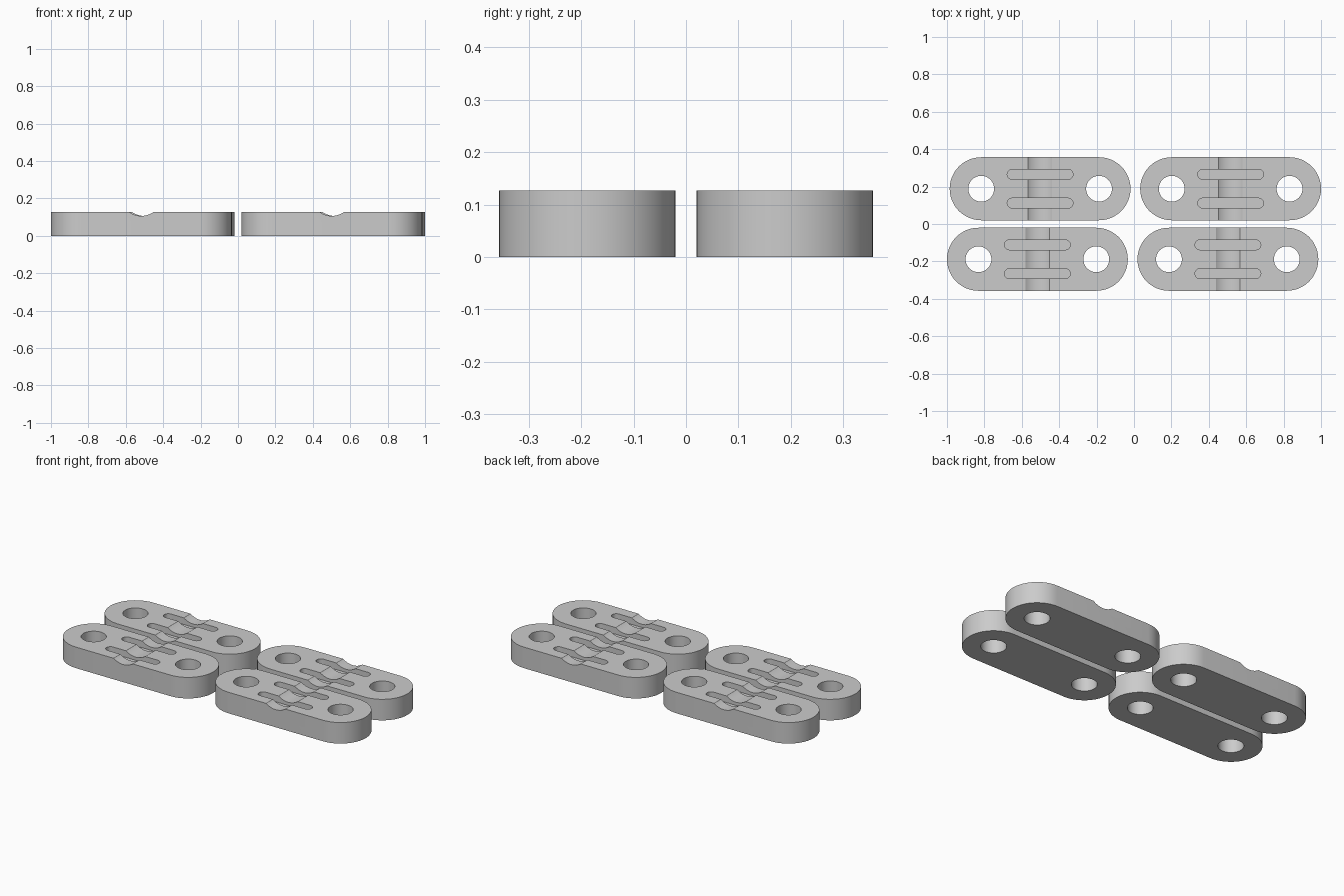
import bpy, bmesh, math

if "Cube" in bpy.data.objects:
    bpy.data.objects.remove(bpy.data.objects["Cube"])

HEIGHT = 0.127      # plate thickness
END_R = 0.1685      # rounded end radius
SPAN = 0.315        # end centre to plate centre
HOLE_R = 0.069
SLOT_R = 0.0265
GROOVE_HALF, GROOVE_DEPTH = 0.064, 0.021

grey = bpy.data.materials.new("grey")
grey.diffuse_color = (0.6, 0.6, 0.6, 1)
grey.use_nodes = True
grey.node_tree.nodes["Principled BSDF"].inputs["Base Color"].default_value = grey.diffuse_color


def prism(name, outline, z0, z1):
    """Extrude a flat outline from z0 up to z1."""
    bm = bmesh.new()
    face = bm.faces.new([bm.verts.new((x, y, z0)) for x, y in outline])
    up = bmesh.ops.extrude_face_region(bm, geom=[face])["geom"]
    bmesh.ops.translate(bm, vec=(0, 0, z1 - z0),
                        verts=[v for v in up if isinstance(v, bmesh.types.BMVert)])
    bmesh.ops.recalc_face_normals(bm, faces=bm.faces)
    mesh = bpy.data.meshes.new(name)
    bm.to_mesh(mesh)
    bm.free()
    obj = bpy.data.objects.new(name, mesh)
    bpy.context.collection.objects.link(obj)
    return obj


def stadium(cx, cy, half, r, n=24):
    """Outline with two half-round ends; half = 0 gives a circle."""
    pts = []
    for side, start in ((1, -math.pi / 2), (-1, math.pi / 2)):
        steps = n + 1 if half else n
        for i in range(steps):
            a = start + math.pi * i / n
            pts.append((cx + side * half + r * math.cos(a), cy + r * math.sin(a)))
    return pts


plate = prism("link_plate", stadium(0, 0, SPAN, END_R), 0, HEIGHT)
plate.data.materials.append(grey)

cutters = []
# Through holes at both ends
for s in (-1, 1):
    cutters.append(prism("hole_cutter", stadium(s * SPAN, 0, 0, HOLE_R), -0.1, 0.3))
# Shallow round groove across the middle
groove_r = (GROOVE_HALF ** 2 + GROOVE_DEPTH ** 2) / (2 * GROOVE_DEPTH)
groove = prism("groove_cutter", stadium(0, 0, 0, groove_r, 48), -0.3, 0.3)
groove.rotation_euler.x = math.pi / 2
groove.location.z = HEIGHT - GROOVE_DEPTH + groove_r
cutters.append(groove)
# Two strap slots running lengthwise
for s in (-1, 1):
    cutters.append(prism("slot_cutter", stadium(0, s * 0.077, 0.176 - SLOT_R, SLOT_R, 12),
                         HEIGHT - 0.04, 0.3))

for c in cutters:
    mod = plate.modifiers.new("cut", 'BOOLEAN')
    mod.operation, mod.solver, mod.object = 'DIFFERENCE', 'EXACT', c
bpy.context.view_layer.objects.active = plate
plate.select_set(True)
for mod in list(plate.modifiers):
    bpy.ops.object.modifier_apply(modifier=mod.name)
for c in cutters:
    bpy.data.objects.remove(c)
bpy.ops.object.shade_smooth_by_angle(angle=math.radians(30))

# Four plates, back pair shifted slightly to the right
plate.name = "link_front_left"
plate.location = (-0.5165, -0.1885, 0)
for name, x, y in (("link_front_right", 0.502, -0.1885),
                   ("link_back_left", -0.502, 0.1885),
                   ("link_back_right", 0.5165, 0.1885)):
    copy = plate.copy()
    copy.name = name
    copy.location = (x, y, 0)
    bpy.context.collection.objects.link(copy)
